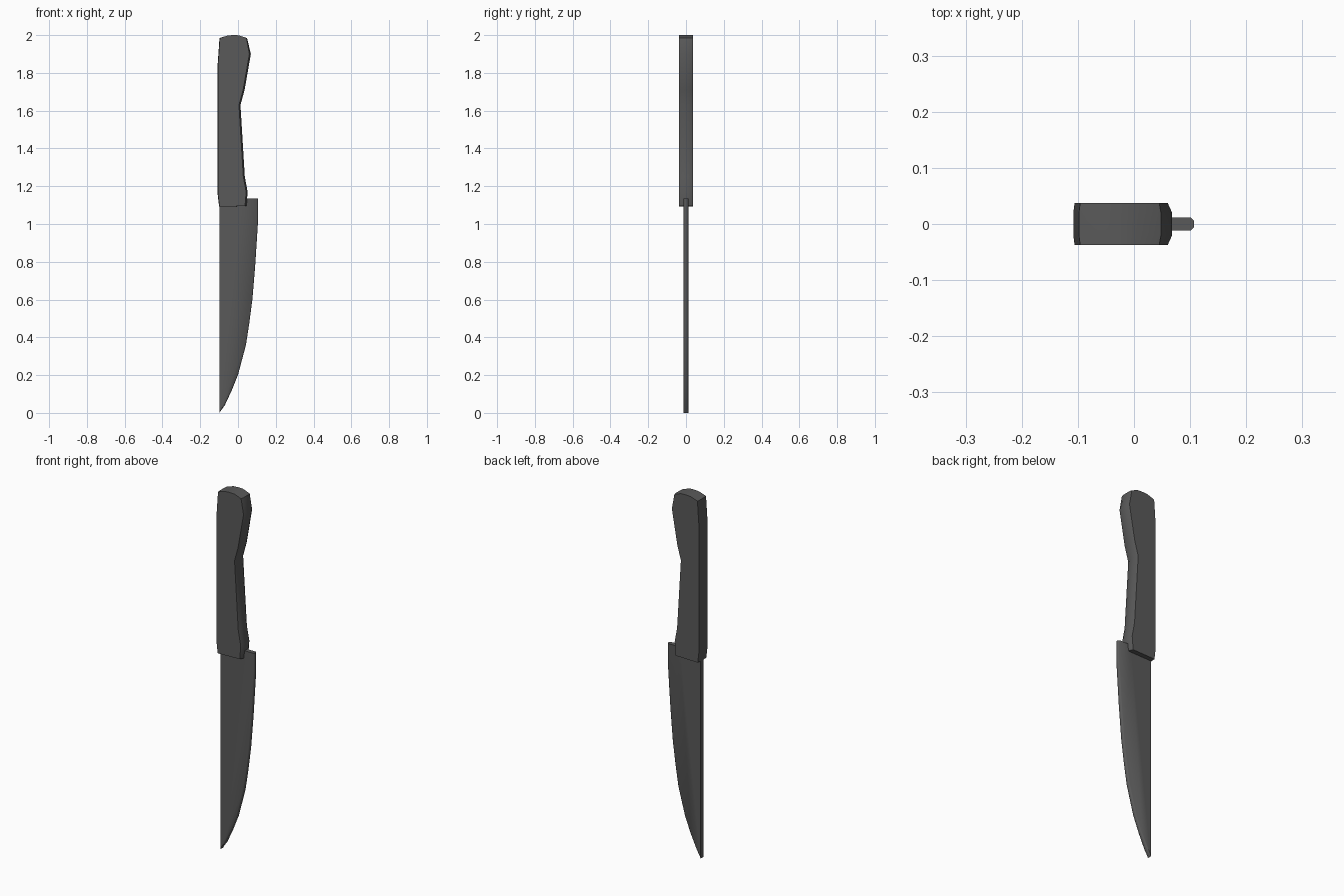
import bpy, bmesh
from math import radians

if "Cube" in bpy.data.objects:
    bpy.data.objects.remove(bpy.data.objects["Cube"])

dark = bpy.data.materials.new("dark_grey")
dark.diffuse_color = (0.1, 0.1, 0.1, 1)
dark.use_nodes = True
dark.node_tree.nodes["Principled BSDF"].inputs["Base Color"].default_value = dark.diffuse_color


def layered_solid(name, outline, inner_half, outer_half):
    """Slab from an (x, z, inset) outline: full size in the middle, side faces inset in x."""
    bm = bmesh.new()
    layers = [(-outer_half, 1), (-inner_half, 0), (inner_half, 0), (outer_half, 1)]
    loops = [[bm.verts.new((x - inset * k, y, z)) for x, z, inset in outline]
             for y, k in layers]
    n = len(outline)
    for a, b in zip(loops, loops[1:]):
        for i in range(n):
            j = (i + 1) % n
            bm.faces.new((a[i], a[j], b[j], b[i]))
    bm.faces.new(loops[0])
    bm.faces.new(loops[-1])
    bmesh.ops.recalc_face_normals(bm, faces=bm.faces[:])
    mesh = bpy.data.meshes.new(name)
    bm.to_mesh(mesh)
    bm.free()
    mesh.materials.append(dark)
    obj = bpy.data.objects.new(name, mesh)
    bpy.context.collection.objects.link(obj)
    # Smooth along the curves, sharp at the corners
    bpy.ops.object.select_all(action='DESELECT')
    obj.select_set(True)
    bpy.context.view_layer.objects.active = obj
    bpy.ops.object.shade_smooth_by_angle(angle=radians(50))
    return obj


# Blade: straight spine, curved cutting edge with a narrow ground bevel
edge = [(-0.07, 0.04), (-0.035, 0.115), (0.001, 0.205), (0.042, 0.36),
        (0.059, 0.47), (0.076, 0.60), (0.091, 0.78), (0.102, 0.95),
        (0.107, 1.03), (0.107, 1.135)]
blade = [(-0.098, 0.0, 0.0), (-0.092, 0.01, 0.002)]
blade += [(x, z, 0.006) for x, z in edge]
blade += [(0.03, 1.135, 0.0), (-0.098, 1.135, 0.0)]
layered_solid("blade", blade, 0.006, 0.012)

# Handle: straight back, waisted finger side with chamfered edges
grip = [(0.045, 1.095), (0.051, 1.17), (0.036, 1.25), (0.013, 1.63),
        (0.035, 1.71), (0.068, 1.90), (0.048, 1.984)]
back = [(0.005, 1.999), (-0.025, 2.0), (-0.055, 1.998), (-0.098, 1.984),
        (-0.108, 1.84), (-0.108, 1.16), (-0.1, 1.092)]
handle = [(x, z, 0.008) for x, z in grip[:-1]] + [(*grip[-1], 0.003)]
handle += [(x, z, 0.0) for x, z in back[:3]]
handle += [(x, z, -0.002) for x, z in back[3:]]
layered_solid("handle", handle, 0.020, 0.0375)
